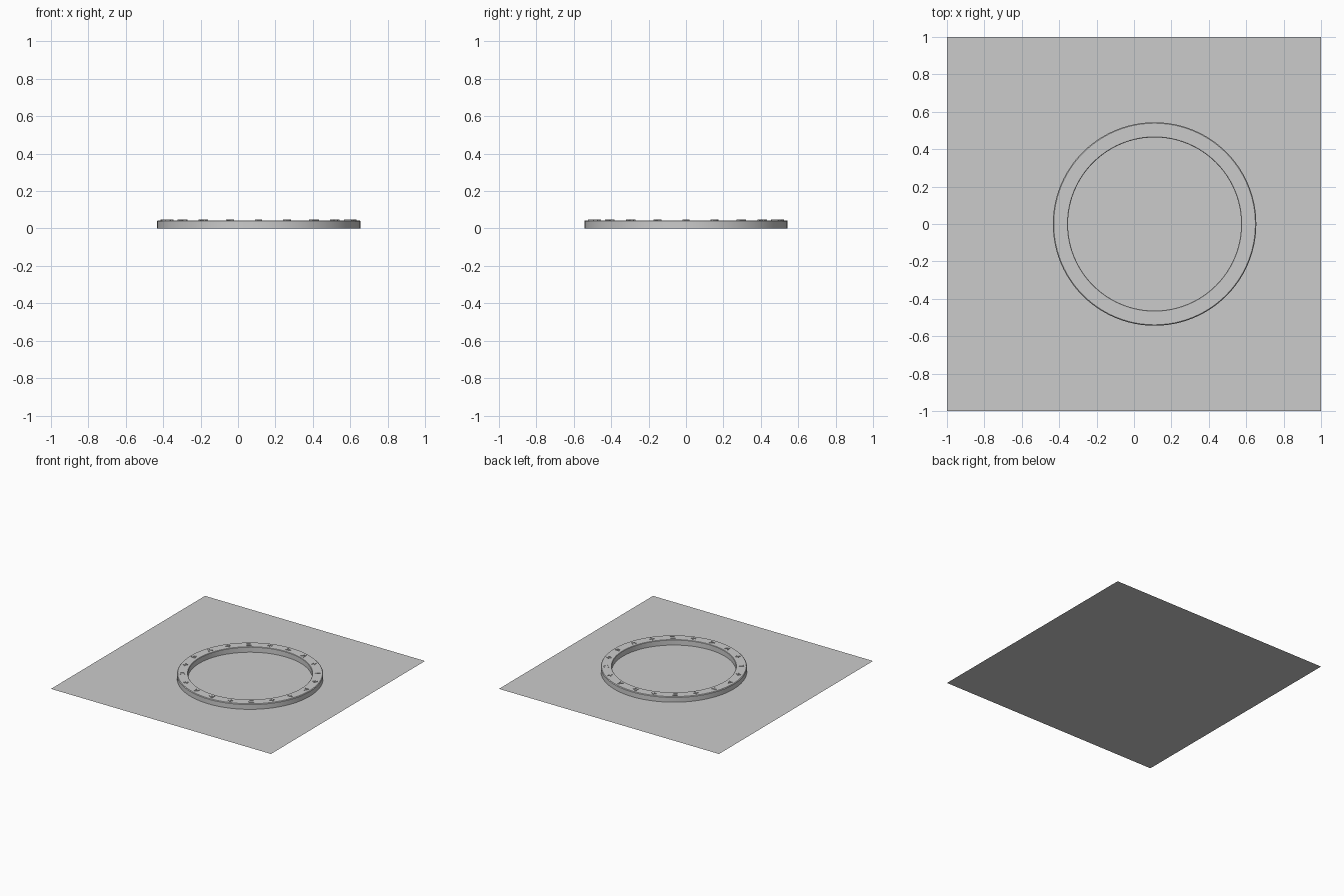
import bpy, bmesh, math
from mathutils import Matrix, Vector

if "Cube" in bpy.data.objects:
    bpy.data.objects.remove(bpy.data.objects["Cube"])

CX, RO, RI, H = 0.11, 0.544, 0.463, 0.044
SEG = 96


def add_object(name, bm):
    bmesh.ops.recalc_face_normals(bm, faces=bm.faces[:])
    mesh = bpy.data.meshes.new(name)
    bm.to_mesh(mesh)
    bm.free()
    obj = bpy.data.objects.new(name, mesh)
    bpy.context.collection.objects.link(obj)
    return obj


# Flat square base sheet
bpy.ops.mesh.primitive_plane_add(size=2)
bpy.context.object.name = "base_sheet"

# Ring: revolved profile with small chamfers on the upper edges
profile = [(RI, 0), (RI, H - 0.003), (RI + 0.003, H),
           (RO - 0.005, H), (RO, H - 0.005), (RO, 0)]
bm = bmesh.new()
rows = []
for i in range(SEG):
    a = math.tau * i / SEG
    rows.append([bm.verts.new((CX + r * math.cos(a), r * math.sin(a), z)) for r, z in profile])
n = len(profile)
for i in range(SEG):
    a, b = rows[i], rows[(i + 1) % SEG]
    for j in range(n):
        k = (j + 1) % n
        bm.faces.new((a[j], b[j], b[k], a[k]))
ring = add_object("ring", bm)
bpy.ops.object.select_all(action='DESELECT')
ring.select_set(True)
bpy.context.view_layer.objects.active = ring
bpy.ops.object.shade_smooth_by_angle(angle=math.radians(30))

# Raised abstract marks: strokes in a unit cell, x along the rim, y outward
marks = [
    [(-1, -1, -1, 1), (-1, 1, 1, 0), (1, 0, -1, -1)],
    [(-1, 0, 0, 1), (0, 1, 1, 0), (0, 1, 0, -1)],
    [(-1, 1, 1, 1), (1, 1, 1, -1), (-1, -1, 1, -1)],
    [(0, -1, 0, 1), (-1, 0, 1, 0)],
    [(-1, -1, 0, 1), (0, 1, 1, -1)],
]


def stroke(bm, x0, y0, x1, y1, place):
    p, q = Vector((x0, y0, 0)) * 0.016, Vector((x1, y1, 0)) * 0.016
    d = q - p
    m = (place @ Matrix.Translation((p + q) / 2)
         @ Matrix.Rotation(math.atan2(d.y, d.x), 4, 'Z')
         @ Matrix.Diagonal((d.length + 0.005, 0.006, 0.008, 1)))
    bmesh.ops.create_cube(bm, size=1, matrix=m)


bm = bmesh.new()
for i in range(20):
    place = (Matrix.Translation((CX, 0, H)) @ Matrix.Rotation(math.tau * i / 20, 4, 'Z')
             @ Matrix.Translation((0, (RO + RI) / 2, 0)))
    for s in marks[i % len(marks)]:
        stroke(bm, *s, place)
add_object("rim_marks", bm)
